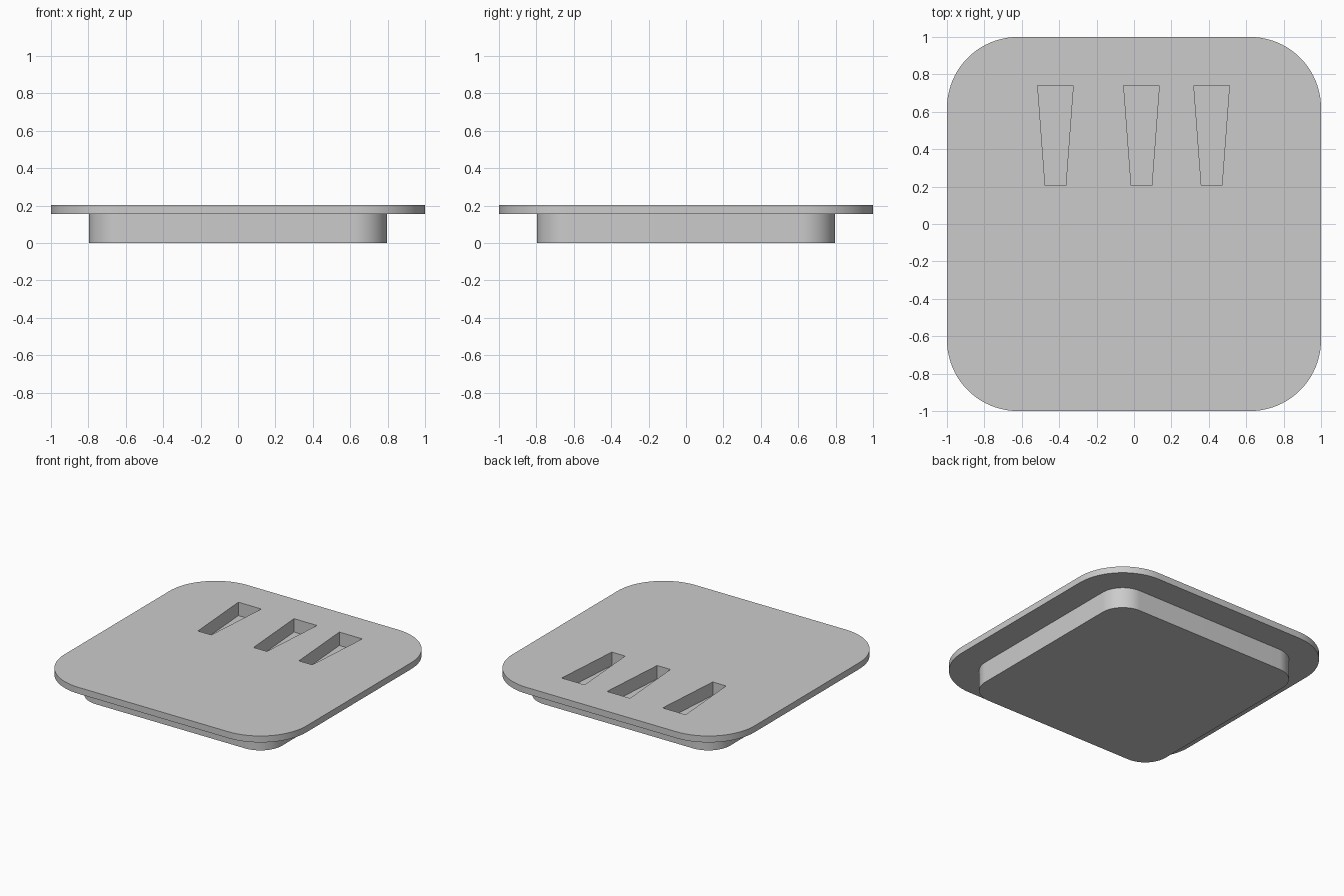
import bpy, bmesh, math

old = bpy.data.objects.get("Cube")
if old:
    bpy.data.objects.remove(old, do_unlink=True)

grey = bpy.data.materials.new("light grey")
grey.use_nodes = True
COLOUR = (0.6, 0.6, 0.6, 1)
grey.diffuse_color = COLOUR
grey.node_tree.nodes["Principled BSDF"].inputs["Base Color"].default_value = COLOUR

HEIGHT, LIP, DEPTH = 0.203, 0.155, 0.1


def rounded_square(half, radius, steps=20):
    """Outline of a square with rounded corners, counter-clockwise."""
    c = half - radius
    points = []
    for corner, (sx, sy) in enumerate([(1, 1), (-1, 1), (-1, -1), (1, -1)]):
        for i in range(steps + 1):
            a = math.pi / 2 * (corner + i / steps)
            points.append((sx * c + radius * math.cos(a), sy * c + radius * math.sin(a)))
    return points


def loft(name, layers):
    """Closed solid through stacked outlines, given as (outline, z)."""
    bm = bmesh.new()
    rings = [[bm.verts.new((x, y, z)) for x, y in outline] for outline, z in layers]
    n = len(rings[0])
    for low, high in zip(rings, rings[1:]):
        for i in range(n):
            j = (i + 1) % n
            bm.faces.new((low[i], low[j], high[j], high[i]))
    bm.faces.new(rings[0][::-1])
    bm.faces.new(rings[-1])
    bmesh.ops.recalc_face_normals(bm, faces=bm.faces)
    mesh = bpy.data.meshes.new(name)
    bm.to_mesh(mesh)
    bm.free()
    mesh.materials.append(grey)
    obj = bpy.data.objects.new(name, mesh)
    bpy.context.collection.objects.link(obj)
    return obj


# Plug body and overhanging lid plate as one stepped solid
plug = rounded_square(0.797, 0.18)
plate = rounded_square(1.0, 0.38)
lid = loft("lid", [(plug, 0), (plug, LIP), (plate, LIP), (plate, HEIGHT)])

bpy.ops.object.select_all(action='DESELECT')
lid.select_set(True)
bpy.context.view_layer.objects.active = lid

# Three tapered pockets sunk into the top
for x in (-0.42, 0.04, 0.415):
    taper = [(x - 0.055, 0.205), (x + 0.055, 0.205), (x + 0.095, 0.74), (x - 0.095, 0.74)]
    cutter = loft("pocket_cutter", [(taper, HEIGHT - DEPTH), (taper, HEIGHT + DEPTH)])
    cutter.hide_render = True
    cut = lid.modifiers.new("pocket", 'BOOLEAN')
    cut.operation = 'DIFFERENCE'
    cut.solver = 'EXACT'
    cut.object = cutter
    bpy.ops.object.modifier_apply(modifier=cut.name)
    bpy.data.objects.remove(cutter, do_unlink=True)

bpy.ops.object.shade_smooth_by_angle(angle=math.radians(30))
